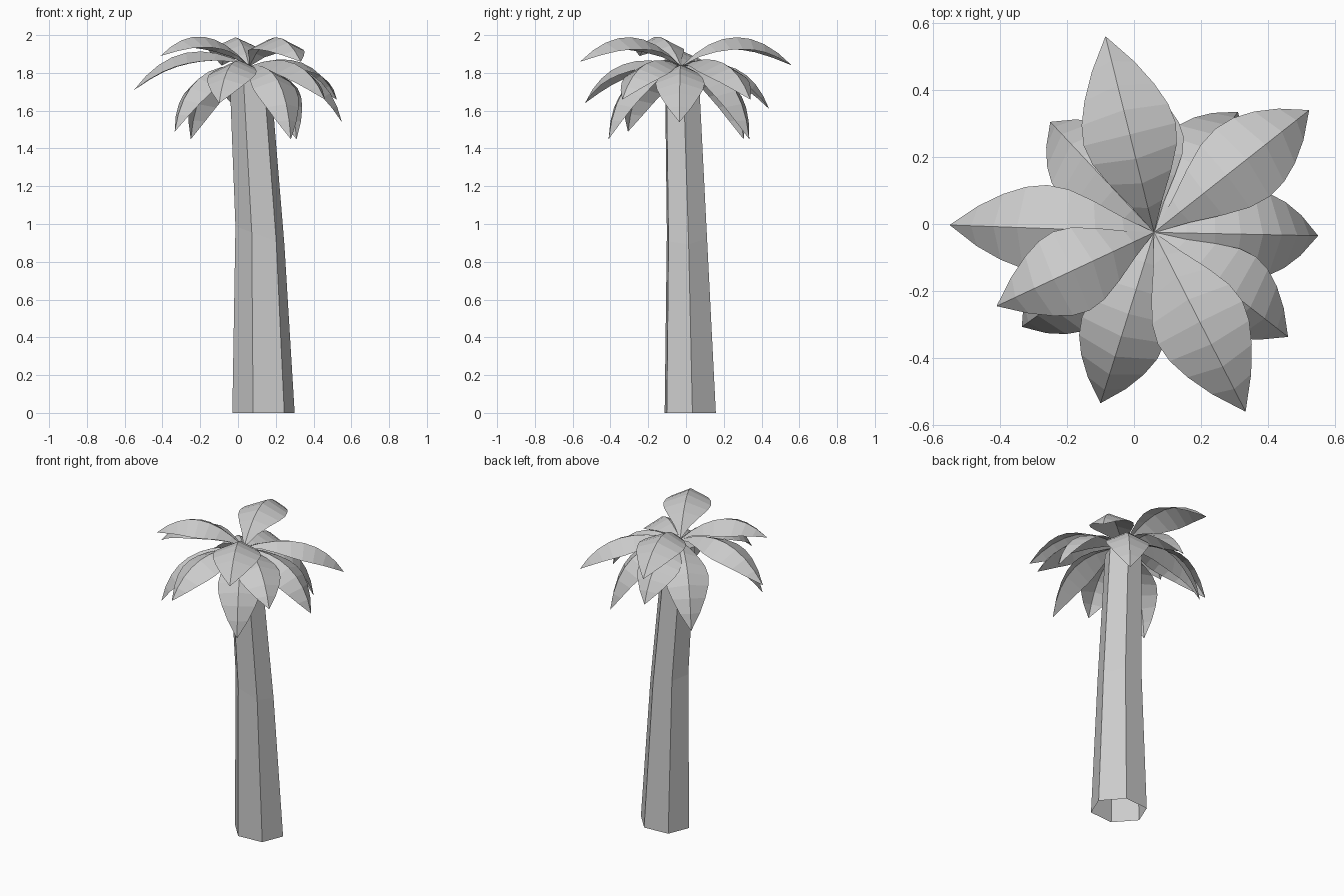
import bpy, math
from mathutils import Vector

if "Cube" in bpy.data.objects:
    bpy.data.objects.remove(bpy.data.objects["Cube"])


def make_mesh(name, verts, faces):
    me = bpy.data.meshes.new(name)
    me.from_pydata(verts, [], faces)
    me.update()
    ob = bpy.data.objects.new(name, me)
    bpy.context.collection.objects.link(ob)
    return ob


# Trunk: leaning, tapering six-sided tube, open at the bottom
U, V = Vector((0.165, 0.0115)), Vector((0.055, 0.1355))
HEX = [U, V, V - U, -U, -V, U - V]
# centre x, y, z, scale, ring tilt along x
RINGS = [(0.135, 0.0225, 0.0, 1.0, 0.0),
         (0.116, 0.005, 0.94, 0.785, -0.37),
         (0.063, -0.022, 1.80, 0.66, -0.15)]
verts = [(x + p.x * s, y + p.y * s, z + p.x * s * tilt)
         for x, y, z, s, tilt in RINGS for p in HEX]
faces = [(r * 6 + i, r * 6 + (i + 1) % 6, r * 6 + 6 + (i + 1) % 6, r * 6 + 6 + i)
         for r in range(2) for i in range(6)]
faces.append(tuple(range(12, 18)))
make_mesh("trunk", verts, faces)

# Fronds: arched leaves folded along the middle rib
CROWN = Vector((0.06, -0.025, 1.835))
SEG = 8


def frond(name, tip, k, zc, half_width, fold=0.45):
    tip = Vector(tip)
    ctrl = CROWN.lerp(tip, k)
    ctrl.z = zc
    out = tip - CROWN
    out.z = 0
    side = Vector((0, 0, 1)).cross(out.normalized())
    verts, faces = [], []
    for i in range(SEG + 1):
        t = i / SEG
        p = CROWN * (1 - t) ** 2 + ctrl * 2 * t * (1 - t) + tip * t * t
        tangent = ((ctrl - CROWN) * (1 - t) + (tip - ctrl) * t).normalized()
        normal = tangent.cross(side)
        w = half_width * max(math.sin(math.pi * t), 0.0) ** (1.15 if t < 0.5 else 0.8)
        w = max(w, 0.001)
        drop = normal * w * fold
        verts += [p + side * w - drop, p, p - side * w - drop]
    for i in range(SEG):
        a = i * 3
        faces += [(a, a + 1, a + 4, a + 3), (a + 1, a + 2, a + 5, a + 4)]
    make_mesh(name, verts, faces)


# tip position, control reach, control height, half width
FRONDS = [
    # upper fronds
    ((-0.085, 0.56, 1.84), 0.50, 2.14, 0.142),
    ((0.333, -0.56, 1.86), 0.50, 2.13, 0.142),
    ((-0.41, -0.245, 1.89), 0.53, 2.12, 0.13),
    # middle fronds
    ((-0.55, -0.003, 1.71), 0.60, 2.04, 0.13),
    ((0.523, 0.34, 1.66), 0.70, 1.96, 0.13),
    ((0.46, -0.337, 1.66), 0.70, 1.95, 0.13),
    ((-0.10, -0.535, 1.64), 0.72, 1.95, 0.13),
    ((-0.01, 0.44, 1.61), 0.75, 1.92, 0.13),
    ((0.55, -0.035, 1.54), 0.83, 1.90, 0.13),
    # lower fronds
    ((-0.335, -0.307, 1.49), 0.85, 1.88, 0.125),
    ((-0.25, 0.305, 1.45), 0.87, 1.88, 0.13),
    ((0.31, 0.335, 1.45), 0.87, 1.88, 0.13),
    ((0.28, -0.41, 1.45), 0.87, 1.88, 0.13),
]
for n, args in enumerate(FRONDS, 1):
    frond(f"frond_{n}", *args)
